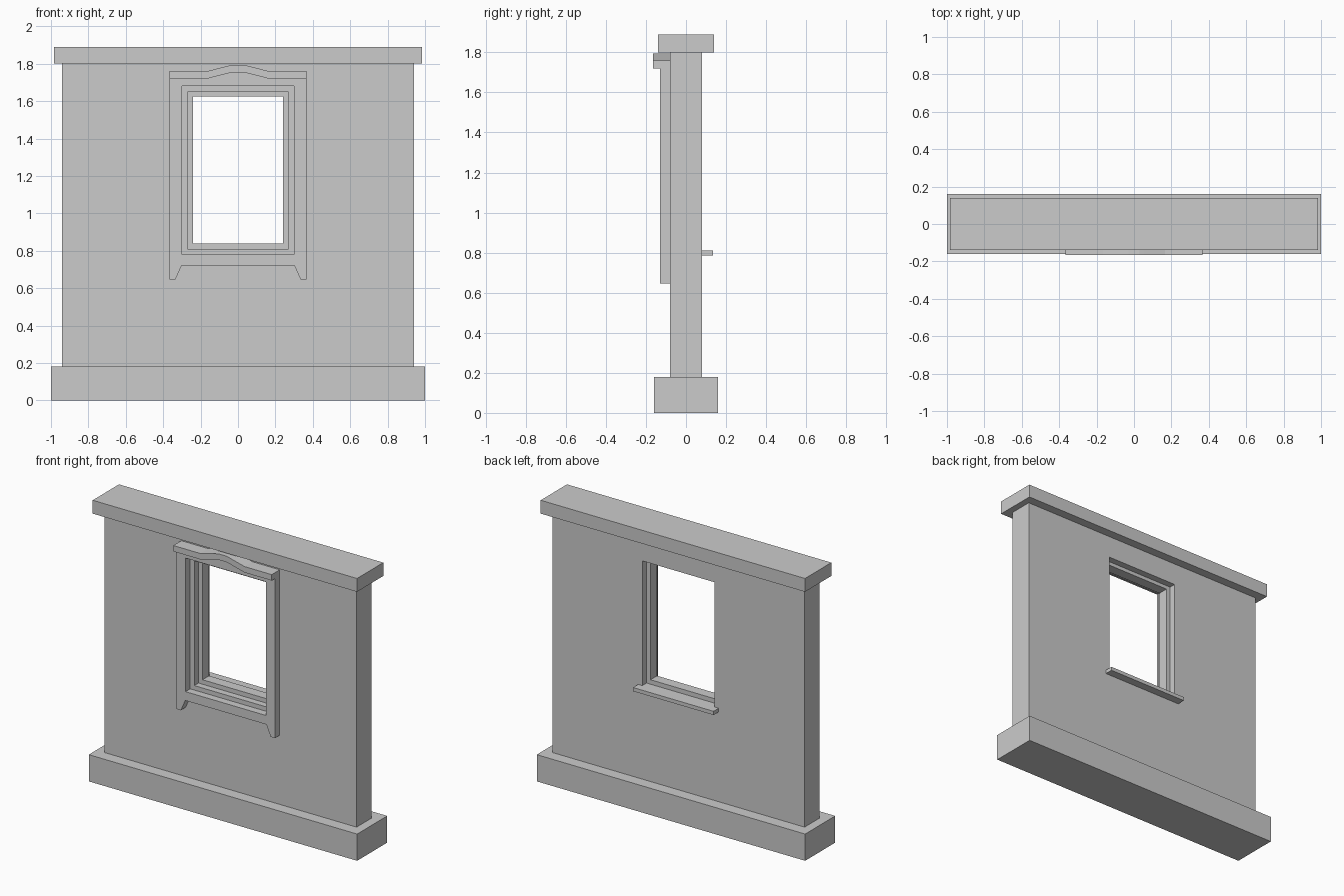
import bpy, bmesh

if "Cube" in bpy.data.objects:
    bpy.data.objects.remove(bpy.data.objects["Cube"])


def prism(name, outline, y0, y1, hole=None):
    """Extrude an (x, z) outline, optionally with a hole, from y0 to y1."""
    bm = bmesh.new()
    for loop in [outline] + ([hole] if hole else []):
        vs = [bm.verts.new((x, y0, z)) for x, z in loop]
        for a, b in zip(vs, vs[1:] + vs[:1]):
            bm.edges.new((a, b))
    bmesh.ops.triangle_fill(bm, edges=bm.edges[:], use_beauty=True)
    ext = bmesh.ops.extrude_face_region(bm, geom=bm.faces[:], use_keep_orig=True)
    moved = [v for v in ext["geom"] if isinstance(v, bmesh.types.BMVert)]
    bmesh.ops.translate(bm, verts=moved, vec=(0, y1 - y0, 0))
    bmesh.ops.recalc_face_normals(bm, faces=bm.faces[:])
    mesh = bpy.data.meshes.new(name)
    bm.to_mesh(mesh)
    bm.free()
    obj = bpy.data.objects.new(name, mesh)
    bpy.context.collection.objects.link(obj)
    return obj


def rect(hx, z0, z1):
    return [(-hx, z0), (hx, z0), (hx, z1), (-hx, z1)]


def mirror(half):
    """Complete a right-hand half profile, listed from the edge to the middle."""
    return half + [(-x, z) for x, z in reversed(half)]


opening = rect(0.27, 0.81, 1.65)

# Plinth, wall and coping
prism("plinth", rect(1.0, 0.0, 0.18), -0.16, 0.16)
prism("wall", rect(0.94, 0.18, 1.80), -0.08, 0.08, opening)
prism("coping", rect(0.985, 1.80, 1.89), -0.14, 0.14)

# Window frame set midway in the wall
prism("window_frame", opening, -0.035, 0.035, rect(0.24, 0.84, 1.625))

# Curved hood over the window
W = 0.367
crest = [(W, 1.76), (0.165, 1.76), (0.055, 1.788), (0.03, 1.794)]
top = mirror(crest)
under = [(x, z - 0.04) for x, z in top]
prism("window_hood", top + under[::-1], -0.165, -0.08)

# Front surround with small feet, meeting the underside of the hood
feet = mirror([(W, 0.645), (0.335, 0.645), (0.302, 0.72)])
prism("window_surround", under + feet[::-1], -0.13, -0.08, rect(0.30, 0.78, 1.68))

# Back sill
prism("back_sill", rect(0.30, 0.785, 0.81), 0.08, 0.135)
